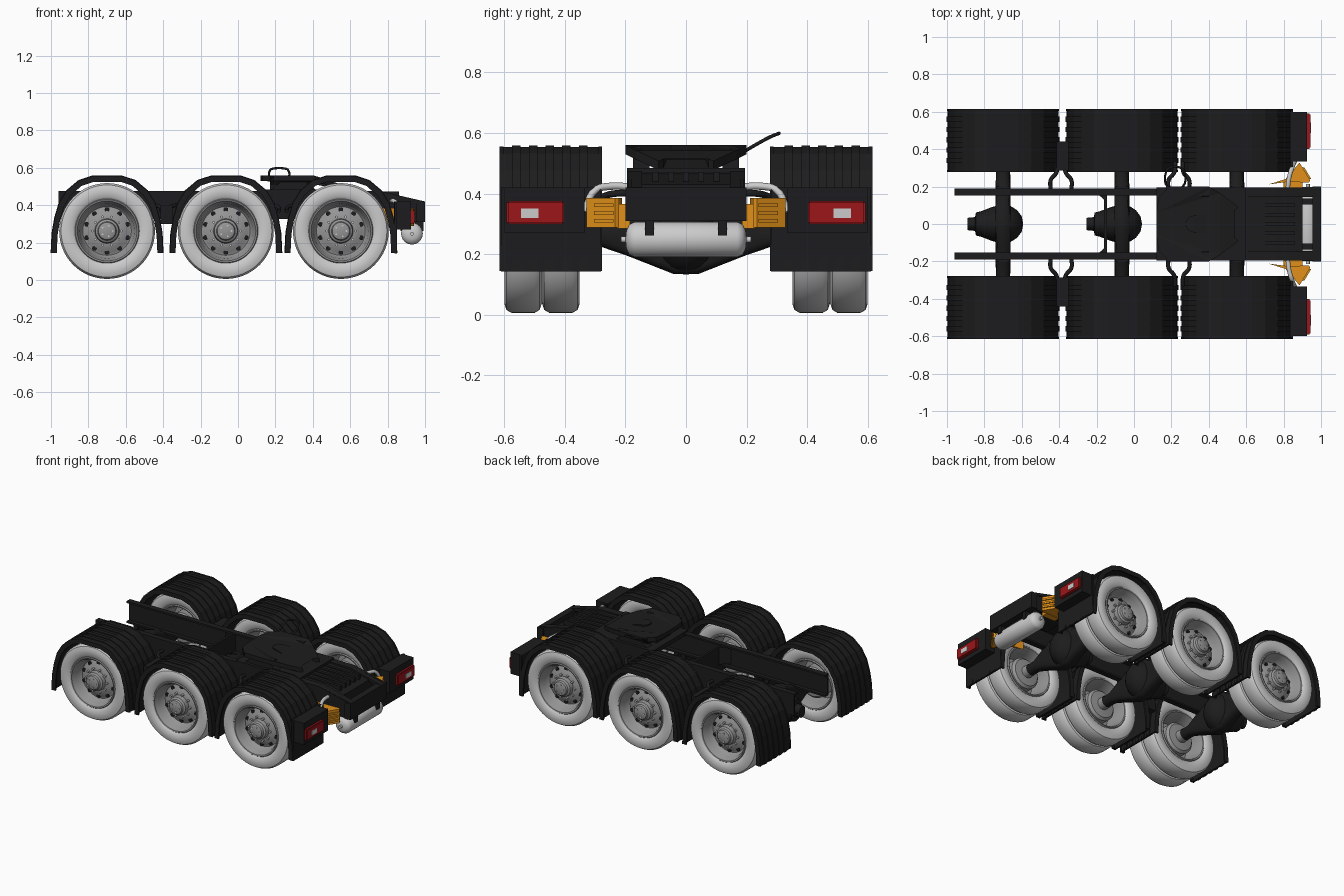
import bpy, bmesh, math
from mathutils import Matrix

if "Cube" in bpy.data.objects:
    bpy.data.objects.remove(bpy.data.objects["Cube"])


def material(name, r, g, b):
    m = bpy.data.materials.new(name)
    m.diffuse_color = (r, g, b, 1)
    m.use_nodes = True
    m.node_tree.nodes["Principled BSDF"].inputs["Base Color"].default_value = m.diffuse_color
    return m


BLACK = material("black", 0.012, 0.012, 0.013)
RED = material("red", 0.33, 0.008, 0.01)
ORANGE = material("orange", 0.75, 0.28, 0.01)
DARK = material("dark_grey", 0.3, 0.3, 0.3)


def add(name, bm, mat=None, smooth=None):
    bmesh.ops.recalc_face_normals(bm, faces=bm.faces[:])
    me = bpy.data.meshes.new(name)
    bm.to_mesh(me)
    bm.free()
    ob = bpy.data.objects.new(name, me)
    bpy.context.collection.objects.link(ob)
    if mat:
        me.materials.append(mat)
    if smooth:
        bpy.ops.object.select_all(action='DESELECT')
        ob.select_set(True)
        bpy.context.view_layer.objects.active = ob
        bpy.ops.object.shade_smooth_by_angle(angle=math.radians(smooth))
    return ob


def prism(name, pts, lo, hi, mat=BLACK, axis='y', bevel=0):
    """Extrude an outline: (x, z) along y, (x, y) along z or (y, z) along x."""
    place = {'y': lambda a, b, t: (a, t, b), 'z': lambda a, b, t: (a, b, t),
             'x': lambda a, b, t: (t, a, b)}[axis]
    bm = bmesh.new()
    rings = [[bm.verts.new(place(a, b, t)) for a, b in pts] for t in (lo, hi)]
    n = len(pts)
    for i in range(n):
        j = (i + 1) % n
        bm.faces.new((rings[0][i], rings[0][j], rings[1][j], rings[1][i]))
    caps = [bm.faces.new(r) for r in rings]
    if bevel:
        bmesh.ops.bevel(bm, geom=bm.edges[:], offset=bevel, segments=2, affect='EDGES')
    else:
        bmesh.ops.triangulate(bm, faces=caps)
    return add(name, bm, mat)


def box(name, x, y, z, mat=BLACK, bevel=0):
    y0, y1 = min(y), max(y)
    return prism(name, [(x[0], z[0]), (x[1], z[0]), (x[1], z[1]), (x[0], z[1])], y0, y1, mat, 'y', bevel)


def lathe(name, prof, mat=None, axis='y', n=48, smooth=35):
    """Spin (radius, position) points round an axis through the origin."""
    bm = bmesh.new()
    rings = []
    for r, t in prof:
        if r == 0:
            rings.append([bm.verts.new((0, t, 0))] * n)
        else:
            rings.append([bm.verts.new((r * math.cos(2 * math.pi * i / n), t,
                                        r * math.sin(2 * math.pi * i / n))) for i in range(n)])
    for a, b in zip(rings, rings[1:]):
        for i in range(n):
            j = (i + 1) % n
            bm.faces.new(list(dict.fromkeys((a[i], a[j], b[j], b[i]))))
    if axis == 'x':
        bm.transform(Matrix.Rotation(-math.pi / 2, 4, 'Z'))
    return add(name, bm, mat, smooth)


def tube(name, pts, r, mat=None, cyclic=False):
    cu = bpy.data.curves.new(name, 'CURVE')
    cu.dimensions = '3D'
    cu.bevel_depth, cu.bevel_resolution, cu.resolution_u = r, 2, 6
    cu.use_fill_caps = True
    sp = cu.splines.new('BEZIER')
    sp.bezier_points.add(len(pts) - 1)
    for p, co in zip(sp.bezier_points, pts):
        p.co = co
        p.handle_left_type = p.handle_right_type = 'AUTO'
    sp.use_cyclic_u = cyclic
    ob = bpy.data.objects.new(name, cu)
    bpy.context.collection.objects.link(ob)
    if mat:
        cu.materials.append(mat)
    return ob


AXLES = (-0.70, -0.065, 0.55)
ZC = 0.262

# Wheel parts for the -y side, spun round the axle
TIRE = [(0.172, 0.012), (0.185, 0.002), (0.225, 0), (0.246, 0.007), (0.256, 0.024),
        (0.256, 0.1), (0.246, 0.117), (0.225, 0.124), (0.185, 0.122), (0.172, 0.112)]
wheel = [lathe("outer_tire", [(r, t - 0.6) for r, t in TIRE], n=64),
         lathe("inner_tire", [(r, t - 0.475) for r, t in TIRE], n=64)]
wheel.append(lathe("wheel_rim", [
    (0.174, -0.586), (0.168, -0.594), (0.160, -0.592), (0.155, -0.575), (0.146, -0.56), (0.140, -0.528),
    (0.130, -0.518), (0.115, -0.522), (0.092, -0.540), (0.066, -0.542), (0.062, -0.57), (0.05, -0.578),
    (0.046, -0.592), (0.036, -0.597), (0, -0.597)], DARK))
wheel.append(lathe("inner_rim", [
    (0.174, -0.364), (0.168, -0.356), (0.160, -0.358), (0.153, -0.38), (0.145, -0.42), (0.14, -0.5),
    (0.105, -0.5), (0.105, -0.40), (0.09, -0.385), (0.04, -0.38), (0.04, -0.34)], DARK))

# Lug nuts and hand holes
bm = bmesh.new()
for count, ring, rad, y, depth in ((10, 0.079, 0.0075, -0.547, 0.022), (5, 0.03, 0.005, -0.597, 0.008)):
    for i in range(count):
        a = 2 * math.pi * i / count
        m = Matrix.Translation((ring * math.cos(a), y, ring * math.sin(a))) @ Matrix.Rotation(math.pi / 2, 4, 'X')
        bmesh.ops.create_cone(bm, cap_ends=True, segments=6, radius1=rad, radius2=rad, depth=depth, matrix=m)
wheel.append(add("lug_nuts", bm))
bm = bmesh.new()
for i in range(10):
    a = 2 * math.pi * (i + 0.5) / 10
    m = Matrix.Translation((0.114 * math.cos(a), -0.523, 0.114 * math.sin(a))) @ Matrix.Rotation(math.pi / 2, 4, 'X')
    bmesh.ops.create_cone(bm, cap_ends=True, segments=14, radius1=0.013, radius2=0.013, depth=0.012, matrix=m)
wheel.append(add("hand_holes", bm, BLACK))

# Axle housing and differential
axle = lathe("axle_housing", [(0.036, -0.38), (0.038, -0.28), (0.065, -0.2), (0.128, -0.04), (0.128, 0.04),
                              (0.065, 0.2), (0.038, 0.28), (0.036, 0.38)], BLACK, n=20)
for v in axle.data.vertices:
    v.co.x = max(-0.04, min(0.04, v.co.x))
diff = lathe("differential", [(0, -0.19), (0.04, -0.19), (0.045, -0.15), (0.075, -0.145), (0.082, -0.12),
                              (0.11, -0.06), (0.13, 0), (0.125, 0.03), (0.09, 0.075), (0.05, 0.1), (0, 0.108)],
             BLACK, 'x', n=24)
diff.scale.y = 0.82


def place(ob, x, turned=False, fresh=False):
    o = ob.copy() if fresh else ob
    if fresh:
        bpy.context.collection.objects.link(o)
    o.location = (x, 0, ZC)
    o.rotation_euler.z = math.pi if turned else 0


for k, x in enumerate(AXLES):
    for part in (axle, diff):
        place(part, x, False, k > 0)
    for part in wheel:
        place(part, x, False, k > 0)
        place(part, x, True, True)

# Fenders: thin faceted arch, side lips and lengthwise ridges
HALF = [(0.297, 0.145), (0.292, 0.25), (0.278, 0.33), (0.255, 0.41), (0.215, 0.475), (0.15, 0.53), (0.08, 0.553)]
ARCH = HALF + [(-a, b) for a, b in reversed(HALF)]


def arch(cx, grow, thick):
    def sized(d):
        return [(cx + a * (1 + d / 0.297), 0.145 + (b - 0.145) * (1 + d / 0.408)) for a, b in ARCH]
    return sized(grow) + sized(-thick)[::-1]


for x in AXLES:
    for s in (-1, 1):
        prism("fender", arch(x, 0, 0.012), s * 0.285, s * 0.606)
        prism("fender_outer_lip", arch(x, 0.002, 0.028), s * 0.603, s * 0.615)
        prism("fender_inner_lip", arch(x, 0.002, 0.028), s * 0.277, s * 0.289)
        for y in (0.34, 0.395, 0.45, 0.505, 0.56):
            prism("fender_ridge", arch(x, 0.005, 0.0), s * (y - 0.014), s * (y + 0.014))

# Frame rails as inward facing channels with a sloped tail
for s in (-1, 1):
    prism("frame_rail_web", [(-0.96, 0.325), (0.8, 0.325), (0.9, 0.31), (1.0, 0.31), (1.0, 0.42),
                             (0.76, 0.475), (-0.96, 0.475)], s * 0.178, s * 0.19)
    box("frame_rail_top", (-0.96, 0.76), (s * 0.152, s * 0.185), (0.463, 0.475))
    box("frame_rail_bottom", (-0.96, 0.85), (s * 0.152, s * 0.185), (0.325, 0.337))
    prism("tail_ramp", [(0.58, 0.475), (0.76, 0.475), (0.99, 0.42), (0.99, 0.40), (0.76, 0.455), (0.58, 0.455)],
          s * 0.145, s * 0.195)
    # Axle seats
    for x in AXLES:
        box("axle_seat", (x - 0.035, x + 0.035), (s * 0.15, s * 0.2), (0.27, 0.33))
    # Fender support tubes
    for cx in (-0.39, 0.24):
        for d in (-1, 1):
            tube("fender_support", [(cx + d * 0.055, s * 0.18, 0.40), (cx + d * 0.055, s * 0.235, 0.40),
                                    (cx + d * 0.025, s * 0.275, 0.39), (cx + d * 0.02, s * 0.33, 0.37)], 0.011, BLACK)
    box("fender_link", (-0.415, -0.35), (s * 0.285, s * 0.44), (0.30, 0.40))
    tube("rear_pipe", [(0.82, s * 0.17, 0.42), (0.83, s * 0.25, 0.424), (0.845, s * 0.30, 0.41),
                       (0.86, s * 0.335, 0.34)], 0.012)
    # Wheel chocks with ribs
    prism("wheel_chock", [(0.72, s * 0.212), (0.81, s * 0.24), (0.885, s * 0.328), (0.942, s * 0.235),
                          (0.935, s * 0.222), (0.82, s * 0.225)], 0.288, 0.385, ORANGE, 'z')
    box("chock_holder", (0.80, 0.90), (s * 0.185, s * 0.228), (0.285, 0.365), ORANGE)
    for z in (0.31, 0.336, 0.362):
        prism("chock_rib", [(0.948, s * 0.24), (0.91, s * 0.303), (0.90, s * 0.303), (0.93, s * 0.24)],
              z - 0.006, z + 0.006, ORANGE, 'z')
    # Tail lights
    box("light_bracket", (0.835, 0.925), (s * 0.335, s * 0.6), (0.27, 0.42))
    box("rear_mud_flap", (0.838, 0.85), (s * 0.28, s * 0.61), (0.142, 0.42))
    box("tail_light", (0.915, 0.943), (s * 0.402, s * 0.592), (0.299, 0.376), RED, 0.006)
    box("light_lens", (0.935, 0.946), (s * 0.483, s * 0.548), (0.316, 0.355), None, 0.004)
    # Tank brackets
    box("tank_bracket", (0.87, 0.992), (s * 0.105, s * 0.135), (0.262, 0.33))

# Cross members
box("mid_cross_member", (-0.16, -0.145), (-0.18, 0.18), (0.34, 0.465))
for s in (-1, 1):
    prism("cross_gusset", [(-0.22, s * 0.178), (-0.15, s * 0.178), (-0.15, s * 0.12), (-0.17, s * 0.14)],
          0.345, 0.46, BLACK, 'z')
box("tail_cross_member", (0.955, 1.0), (-0.2, 0.2), (0.31, 0.42))
box("tail_front_wall", (0.885, 0.9), (-0.18, 0.18), (0.32, 0.43))

# Deck between the rails
box("coupling_base", (0.12, 0.60), (-0.195, 0.195), (0.455, 0.485))
prism("tail_deck", [(0.58, 0.468), (0.76, 0.462), (0.9, 0.43), (0.9, 0.415), (0.58, 0.44)], -0.15, 0.15)
for i in range(5):
    box("deck_slat", (0.6, 0.86), (-0.11 + i * 0.05, -0.09 + i * 0.05), (0.44, 0.472))

# Coupling plate with a rear throat and sloping horns
half = [(0.56, 0.09), (0.46, 0.165), (0.40, 0.2), (0.19, 0.2), (0.13, 0.14), (0.12, 0.06)]
throat = [(0.32 - 0.045 * math.sin(a), -0.045 * math.cos(a)) for a in [math.pi * i / 8 for i in range(9)]]
outline = half + [(a, -b) for a, b in reversed(half)] + [(0.54, -0.075)] + throat + [(0.54, 0.075)]
plate = prism("coupling_plate", outline, 0.53, 0.56, BLACK, 'z')
for v in plate.data.vertices:
    if v.co.x > 0.41:
        v.co.z -= (v.co.x - 0.41) * 0.35
for s in (-1, 1):
    prism("plate_skirt", [(s * 0.165, 0.51), (s * 0.2, 0.555), (s * 0.15, 0.555), (s * 0.13, 0.51)], 0.17, 0.40, BLACK, 'x')
    prism("plate_pedestal", [(0.17, 0.48), (0.42, 0.48), (0.34, 0.54), (0.25, 0.54)], s * 0.12, s * 0.175)
box("lock_block", (0.17, 0.28), (-0.08, 0.08), (0.48, 0.535))
tube("release_handle", [(0.19, 0.19, 0.538), (0.172, 0.28, 0.588), (0.19, 0.3, 0.596), (0.25, 0.3, 0.596),
                        (0.268, 0.28, 0.588), (0.25, 0.19, 0.538)], 0.006, BLACK, True)

# Air tank with domed ends
cap = [(0, 0.2), (0.03, 0.197), (0.05, 0.187), (0.058, 0.17)]
tank = lathe("air_tank", [(r, -t) for r, t in cap] + cap[::-1], n=32, smooth=50)
tank.location = (0.93, 0, 0.248)
plug = lathe("tank_plug", [(0, -0.215), (0.01, -0.215), (0.01, 0.215), (0, 0.215)], n=12)
plug.location = tank.location
